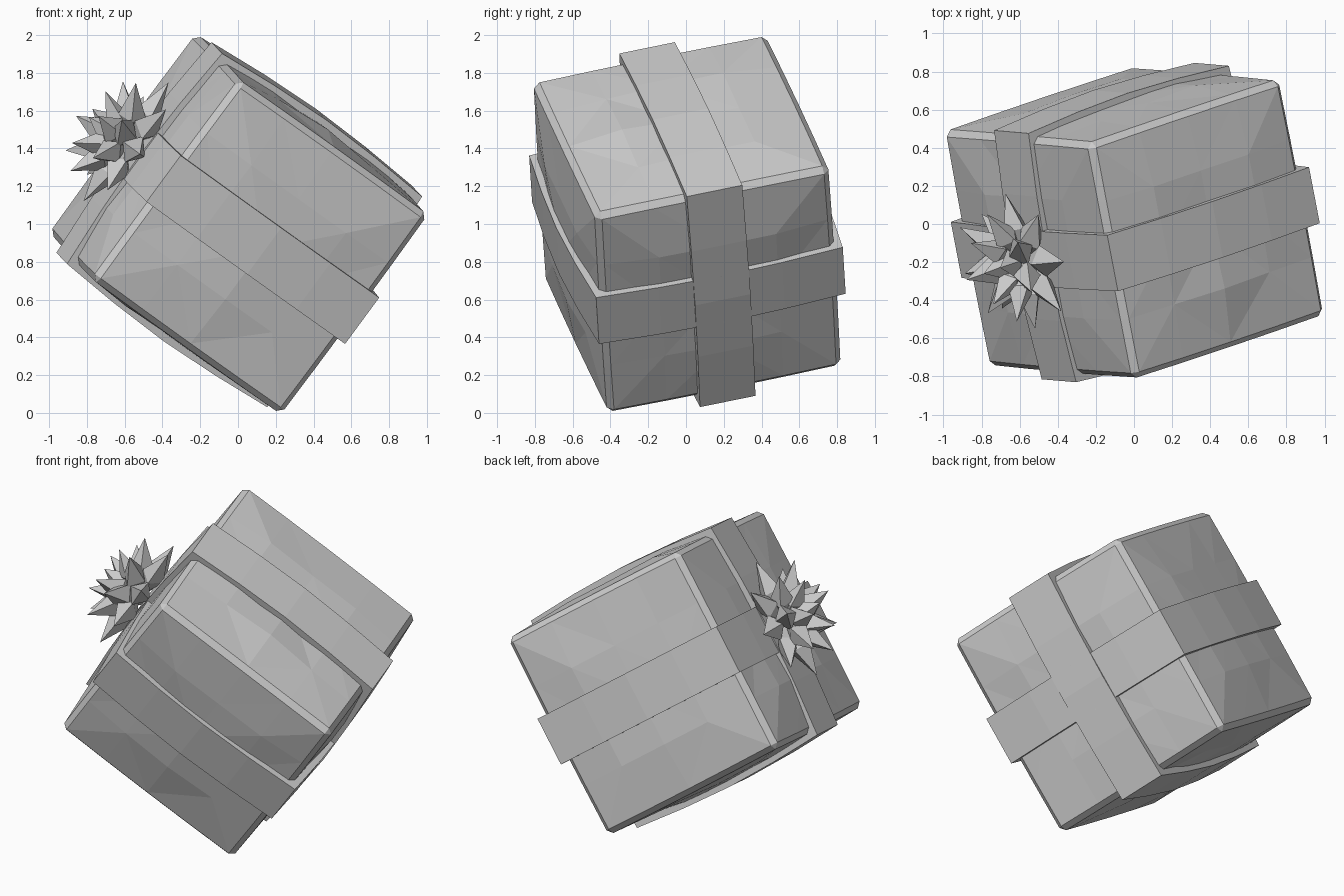
import bpy, bmesh, math, random
from mathutils import Vector, Matrix

if "Cube" in bpy.data.objects:
    bpy.data.objects.remove(bpy.data.objects["Cube"])

random.seed(4)

# Tilted frame: local x, y are the sides, local z is the bow side of the box
up = Vector((-0.78, -0.263, 0.558)).normalized()
side = Vector((0.578, -0.055, 0.8125))
side = (side - up * side.dot(up)).normalized()
back = up.cross(side)
FRAME = Matrix((side, back, up)).transposed().to_4x4()
FRAME.translation = (0.002, 0.006, 1.0)
HALF = Vector((0.657, 0.642, 0.639))


def finish(bm, name):
    bmesh.ops.recalc_face_normals(bm, faces=bm.faces)
    bm.transform(FRAME)
    mesh = bpy.data.meshes.new(name)
    bm.to_mesh(mesh)
    bm.free()
    obj = bpy.data.objects.new(name, mesh)
    bpy.context.collection.objects.link(obj)
    return obj


# Box: subdivided cube with bulging, slightly crumpled faces and chamfered edges
bm = bmesh.new()
bmesh.ops.create_cube(bm, size=2)
bmesh.ops.subdivide_edges(bm, edges=bm.edges[:], cuts=3, use_grid_fill=True)
rim = []
for e in bm.edges:
    a, b = e.verts[0].co, e.verts[1].co
    if sum(abs(a[i]) > 0.99 and abs(b[i]) > 0.99 for i in range(3)) == 2:
        rim.append(e)
for v in bm.verts:
    c = v.co.copy()
    on_face = [abs(x) > 0.99 for x in c]
    p = Vector([c[i] * HALF[i] for i in range(3)])
    inner = [c[i] for i in range(3) if not on_face[i]]
    amount = 0.0
    if len(inner) == 2:
        amount = 0.046 * math.sqrt((1 - inner[0] ** 2) * (1 - inner[1] ** 2))
        amount += random.uniform(-0.022, 0.006)
    elif len(inner) == 1:
        amount = 0.004 * (1 - inner[0] ** 2)
    for i in range(3):
        if on_face[i]:
            p[i] += math.copysign(amount, c[i])
    v.co = p
bmesh.ops.bevel(bm, geom=rim, offset=0.032, segments=1, affect='EDGES')
bmesh.ops.triangulate(bm, faces=[f for f in bm.faces if len(f.verts) > 3])
finish(bm, "box")


# Ribbons: bulging closed bands around the box, swept across their width
def ribbon(name, axis, along, extra, width=0.305, thick=0.055):
    steps = [(-1, 0.0), (-0.5, 0.024), (0, 0.035), (0.5, 0.024)]
    loop = []
    h0, h1 = HALF[along] + 0.036, HALF[2] + extra
    for k in range(4):
        for t, bulge in steps:
            a, b = 1 + bulge / h0, t
            for _ in range(k):
                a, b = -b, a
            loop.append((a * h0, b * h1))
    bm = bmesh.new()
    rings = []
    for w, inset in ((-1, thick), (-1, 0), (1, 0), (1, thick)):
        ring = []
        for a, b in loop:
            p = Vector((0, 0, 0))
            p[along] = a * (1 - inset / h0)
            p[2] = b * (1 - inset / h1) - 0.006
            p[axis] = w * width / 2
            ring.append(bm.verts.new(p))
        rings.append(ring)
    n = len(loop)
    for r in range(4):
        for i in range(n):
            j = (i + 1) % n
            s = (r + 1) % 4
            bm.faces.new((rings[r][i], rings[r][j], rings[s][j], rings[s][i]))
    return finish(bm, name)


ribbon("ribbon_across", 1, 0, 0.036)
ribbon("ribbon_lengthwise", 0, 1, 0.031)

# Bow: rings of pointed four-sided petals
bm = bmesh.new()
origin = Vector((0, 0, HALF[2] + 0.105))


def petal(elev, turn, length, wide):
    d = Vector((math.cos(elev) * math.cos(turn),
                math.cos(elev) * math.sin(turn), math.sin(elev)))
    s = Vector((-math.sin(turn), math.cos(turn), 0))
    n = d.cross(s)
    base = bm.verts.new(origin)
    tip = bm.verts.new(origin + d * length)
    mid = origin + d * length * 0.48
    ring = [bm.verts.new(mid + o * wide) for o in (s, n * 0.85, -s, -n * 0.85)]
    for i in range(4):
        j = (i + 1) % 4
        bm.faces.new((base, ring[j], ring[i]))
        bm.faces.new((tip, ring[i], ring[j]))


for count, elev, length, wide in ((8, 3, 0.38, 0.085), (7, 32, 0.365, 0.085),
                                  (4, 58, 0.33, 0.08), (1, 90, 0.27, 0.085)):
    for i in range(count):
        petal(math.radians(elev), math.tau * (i + elev / 50) / count,
              length * random.uniform(0.93, 1.04), wide)
finish(bm, "bow")
